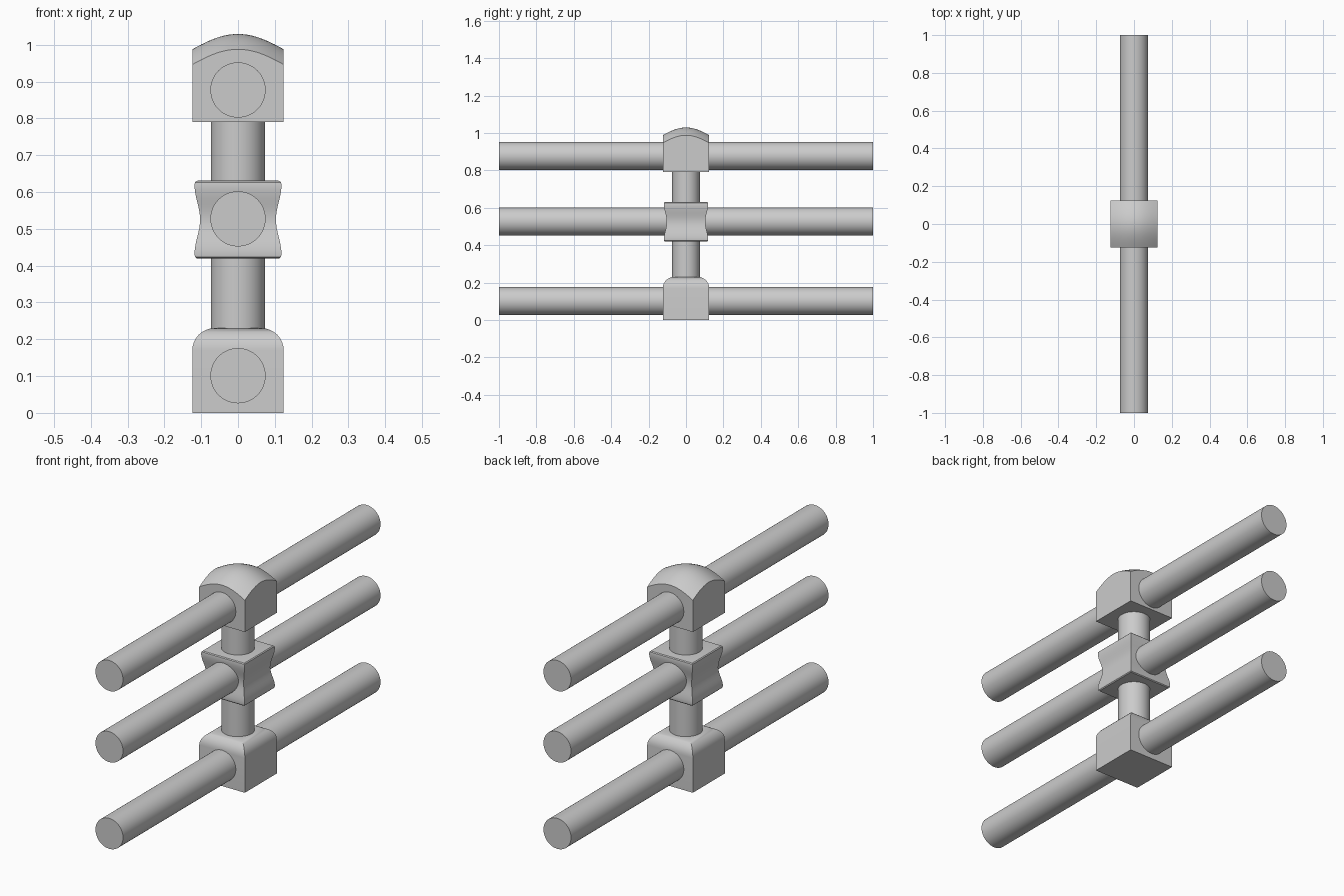
import bpy, bmesh, math

if "Cube" in bpy.data.objects:
    bpy.data.objects.remove(bpy.data.objects["Cube"])


def finish(name, bm, angle=30):
    bmesh.ops.recalc_face_normals(bm, faces=bm.faces)
    mesh = bpy.data.meshes.new(name)
    bm.to_mesh(mesh)
    bm.free()
    ob = bpy.data.objects.new(name, mesh)
    bpy.context.collection.objects.link(ob)
    bpy.ops.object.select_all(action='DESELECT')
    ob.select_set(True)
    bpy.context.view_layer.objects.active = ob
    bpy.ops.object.shade_smooth_by_angle(angle=math.radians(angle))
    return ob


def square_loft(name, profile):
    """Stack of square sections given as (half width, z)."""
    bm = bmesh.new()
    rings = [[bm.verts.new((sx * h, sy * h, z))
              for sx, sy in ((-1, -1), (1, -1), (1, 1), (-1, 1))] for h, z in profile]
    for a, b in zip(rings, rings[1:]):
        for i in range(4):
            j = (i + 1) % 4
            bm.faces.new((a[i], a[j], b[j], b[i]))
    bm.faces.new(rings[0][::-1])
    bm.faces.new(rings[-1])
    return finish(name, bm)


def cylinder(name, radius, length, location, rotation=(0, 0, 0)):
    bpy.ops.mesh.primitive_cylinder_add(vertices=48, radius=radius, depth=length,
                                        location=location, rotation=rotation)
    bpy.context.object.name = name
    bpy.ops.object.shade_smooth_by_angle(angle=math.radians(30))


HALF = 0.124

# Base block with rounded shoulders
R = 0.06
shoulder = [(HALF - R + R * math.cos(t), 0.23 - R + R * math.sin(t))
            for t in (math.pi / 2 * i / 8 for i in range(9))]
square_loft("base_block", [(HALF, 0)] + shoulder)

# Middle block: waisted sides with softly rounded rims
N = 16
waist = []
for i in range(N + 1):
    u = 2 * i / N - 1
    waist.append((0.103 + 0.015 * (1 - math.cos(math.pi * u)) / 2, 0.525 + 0.094 * u))
lower = [(0.107, 0.419), (0.113, 0.420), (0.117, 0.424)]
upper = [(h, 1.05 - z) for h, z in reversed(lower)]
square_loft("middle_block", lower + waist + upper)

# Cap block with a gently domed top, curved in both directions
bm = bmesh.new()
bmesh.ops.create_grid(bm, x_segments=20, y_segments=20, size=HALF)


def drop(t):
    return 0.101 * (1 - math.cos(math.pi * t / 0.28)) / 2


for v in bm.verts:
    v.co.z = 1.029 - drop(v.co.x) - drop(v.co.y)
rim = [e for e in bm.edges if e.is_boundary]
ext = bmesh.ops.extrude_edge_only(bm, edges=rim)["geom"]
for v in ext:
    if isinstance(v, bmesh.types.BMVert):
        v.co.z = 0.79
bmesh.ops.contextual_create(bm, geom=[e for e in ext if isinstance(e, bmesh.types.BMEdge) and e.is_boundary])
finish("cap_block", bm)

# Round post joining the blocks
cylinder("post", 0.074, 0.66, (0, 0, 0.51))

# Three horizontal rails
for label, z in (("lower", 0.101), ("middle", 0.527), ("upper", 0.877)):
    cylinder(label + "_rail", 0.075, 2.0, (0, 0, z), (math.pi / 2, 0, 0))
